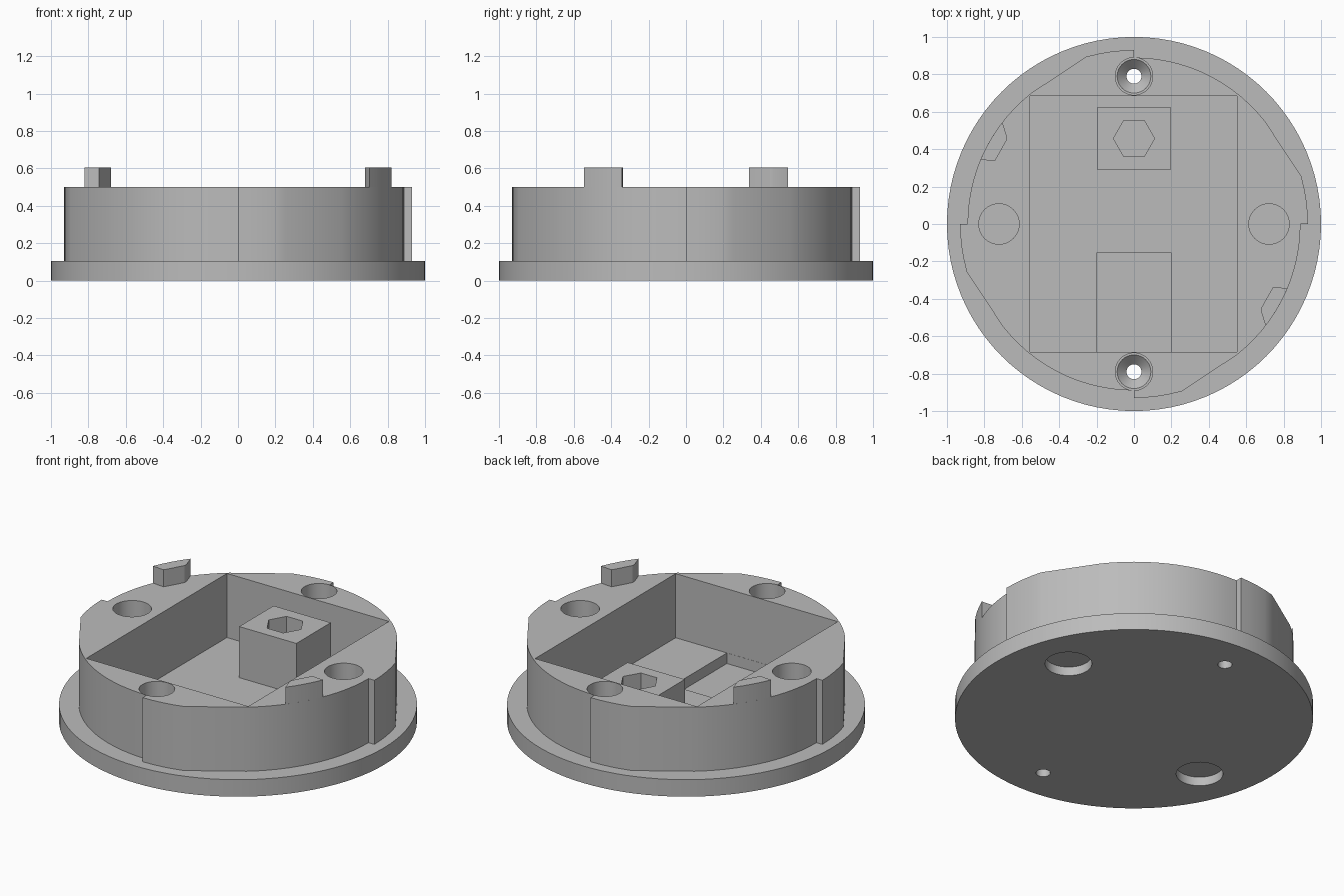
import bpy
import bmesh
from math import cos, sin, radians, tau

cube = bpy.data.objects.get("Cube")
if cube:
    bpy.data.objects.remove(cube, do_unlink=True)

grey = bpy.data.materials.new("plain grey")
grey.use_nodes = True
colour = (0.5, 0.5, 0.5, 1)
grey.diffuse_color = colour
grey.node_tree.nodes["Principled BSDF"].inputs["Base Color"].default_value = colour

FLOOR, RIM, TAB_TOP = 0.105, 0.5, 0.605
BIG, SMALL = 0.93, 0.89


def polar(r, deg):
    return (r * cos(radians(deg)), r * sin(radians(deg)))


def circle(r, x=0, y=0, n=48):
    return [(x + r * cos(tau * i / n), y + r * sin(tau * i / n)) for i in range(n)]


def rect(x0, x1, y0, y1):
    return [(x0, y0), (x1, y0), (x1, y1), (x0, y1)]


def loft(name, rings):
    """Solid skinned through (outline, z) rings with equal point counts."""
    bm = bmesh.new()
    loops = [[bm.verts.new((x, y, z)) for x, y in pts] for pts, z in rings]
    n = len(loops[0])
    for low, high in zip(loops, loops[1:]):
        for i in range(n):
            j = (i + 1) % n
            bm.faces.new((low[i], low[j], high[j], high[i]))
    bm.faces.new(loops[0][::-1])
    bm.faces.new(loops[-1])
    bmesh.ops.recalc_face_normals(bm, faces=bm.faces)
    mesh = bpy.data.meshes.new(name)
    bm.to_mesh(mesh)
    bm.free()
    mesh.materials.append(grey)
    obj = bpy.data.objects.new(name, mesh)
    bpy.context.collection.objects.link(obj)
    return obj


def prism(name, pts, z0, z1):
    return loft(name, [(pts, z0), (pts, z1)])


def activate(obj):
    bpy.ops.object.select_all(action='DESELECT')
    obj.select_set(True)
    bpy.context.view_layer.objects.active = obj


def combine(target, tool, operation='DIFFERENCE'):
    mod = target.modifiers.new(operation.lower(), 'BOOLEAN')
    mod.operation, mod.solver, mod.object = operation, 'EXACT', tool
    tool.hide_render = True
    activate(target)
    bpy.ops.object.modifier_apply(modifier=mod.name)
    bpy.data.objects.remove(tool, do_unlink=True)


# Stepped wall: each quarter starts wide, ramps in, then stays narrow
wall = []
for quarter in range(0, 360, 90):
    wall += [polar(BIG, quarter + a) for a in range(0, 17, 4)]
    wall += [polar(SMALL, quarter + a) for a in range(38, 91, 4)]

# Round flange with the wall on top
housing = prism("housing", circle(1, n=96), 0, FLOOR)
combine(housing, prism("wall", wall, 0.05, RIM), 'UNION')

# Main compartment and the sunken bay in its floor
combine(housing, prism("compartment", rect(-0.555, 0.55, -0.685, 0.685), FLOOR, 0.7))
combine(housing, prism("bay", rect(-0.2, 0.2, -0.684, -0.155), 0.04, 0.3))

for s in (-1, 1):
    # Countersunk screw holes
    y = 0.79 * s
    profile = [(0.04, -0.1), (0.04, 0.055), (0.09, FLOOR), (0.1, FLOOR), (0.1, 0.7)]
    combine(housing, loft("screw_hole", [(circle(r, 0, y), z) for r, z in profile]))
    # Blind holes in the rim
    combine(housing, prism("rim_hole", circle(0.108, 0.722 * s, 0), FLOOR, 0.7))
    # Shallow round pockets underneath
    combine(housing, prism("foot_pocket", circle(0.131, 0.676 * s, 0.236 * s), -0.1, 0.055))

# Post with a hexagonal socket
post = prism("socket_post", rect(-0.195, 0.195, 0.29, 0.625), FLOOR, 0.42)
combine(post, prism("hex_socket", circle(0.11, 0, 0.457, 6), 0.2, 0.6))

# Latch tabs on opposite sides of the rim
tab = [polar(SMALL, a) for a in (142.3, 146, 150, 154, 157.3)]
tab += [(-0.744, 0.337), (-0.73, 0.36), (-0.68, 0.45), (-0.68, 0.47)]
left_tab = prism("latch_tab_right", tab, RIM, TAB_TOP)
right_tab = prism("latch_tab_left", [(-x, -y) for x, y in tab], RIM, TAB_TOP)

for part in (housing, post, left_tab, right_tab):
    activate(part)
    bpy.ops.object.shade_smooth_by_angle(angle=radians(25))
